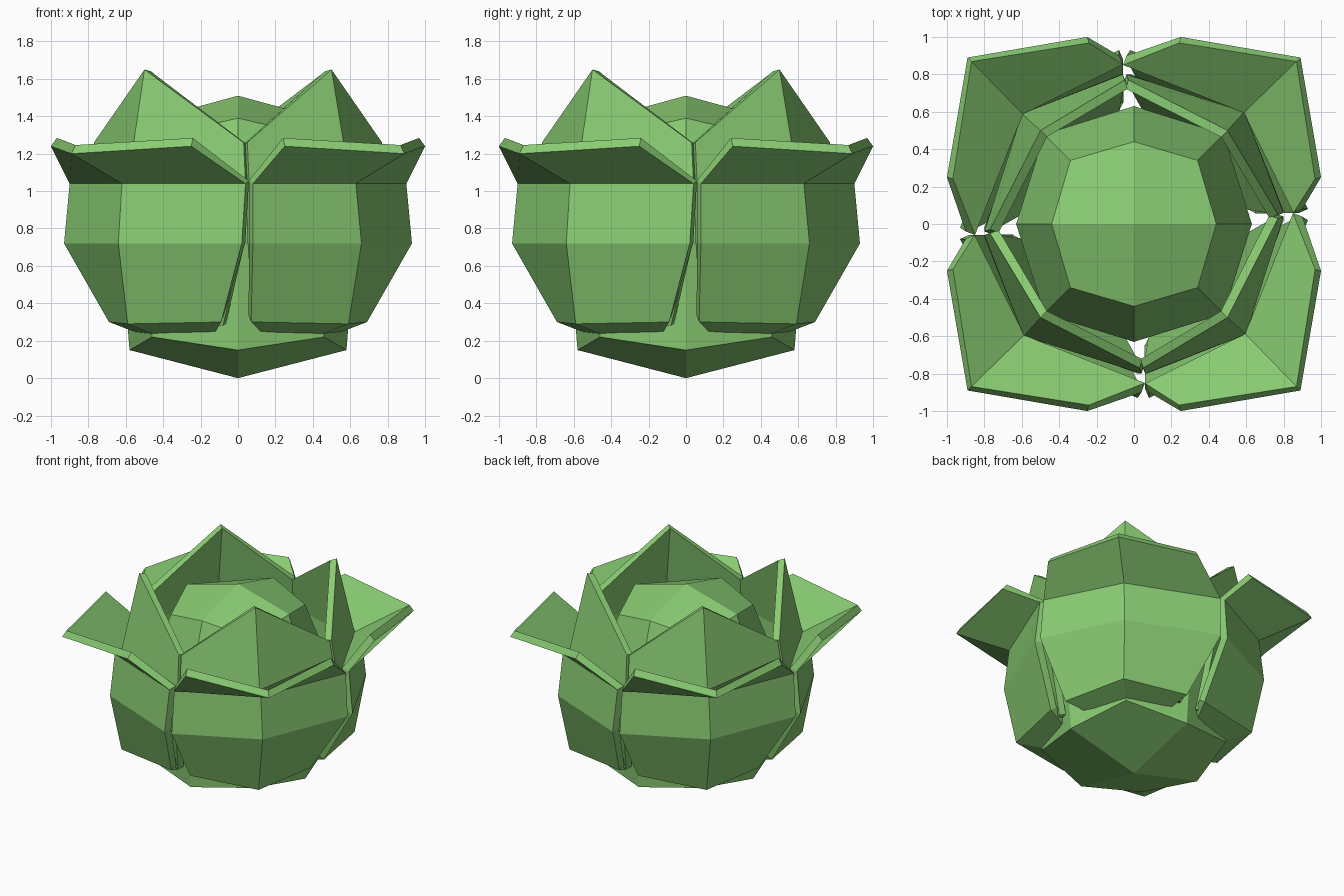
import bpy
from math import radians, cos, sin

if "Cube" in bpy.data.objects:
    bpy.data.objects.remove(bpy.data.objects["Cube"])

green = bpy.data.materials.new("leaf_green")
green.diffuse_color = (0.25, 0.6, 0.17, 1)
green.use_nodes = True
green.node_tree.nodes["Principled BSDF"].inputs["Base Color"].default_value = green.diffuse_color


def add_mesh(name, verts, faces):
    me = bpy.data.meshes.new(name)
    me.from_pydata(verts, [], faces)
    me.update()
    me.materials.append(green)
    ob = bpy.data.objects.new(name, me)
    bpy.context.collection.objects.link(ob)
    return ob


# Core: a cube-like ball, three eight-sided rings with four-quad caps
# each ring: (axis radius, axis z, diagonal x/y, diagonal z)
rings = [(0.58, 0.15, 0.46, 0.22), (0.63, 0.78, 0.48, 0.78), (0.44, 1.39, 0.34, 1.31)]
verts = []
for ra, za, d, zd in rings:
    for i in range(8):
        r, z = (ra, za) if i % 2 == 0 else (d * 2 ** 0.5, zd)
        a = radians(45 * i)
        verts.append((r * cos(a), r * sin(a), z))
verts += [(0, 0, 0), (0, 0, 1.51)]
faces = []
for k in range(2):
    for i in range(8):
        j = (i + 1) % 8
        faces.append((8 * k + i, 8 * k + j, 8 * k + 8 + j, 8 * k + 8 + i))
for i in range(0, 8, 2):
    j = (i + 2) % 8
    faces.append((24, j, i + 1, i))
    faces.append((25, 16 + i, 17 + i, 16 + j))
add_mesh("core", verts, faces)


# Leaves: rows of (left edge, ridge, right edge), spun around the core
def leaf(name, rows, turn, thickness):
    c, s = round(cos(turn)), round(sin(turn))
    pts = [(x * c - y * s, x * s + y * c, z) for row in rows for x, y, z in row]
    quads = [(3 * r + k, 3 * r + k + 1, 3 * r + k + 4, 3 * r + k + 3)
             for r in range(len(rows) - 1) for k in range(2)]
    ob = add_mesh(name, pts, quads)
    mod = ob.modifiers.new("thickness", "SOLIDIFY")
    mod.thickness = thickness
    mod.offset = -1


outer = [
    [(0.12, -0.56, 0.25), (0.44, -0.44, 0.23), (0.56, -0.12, 0.25)],
    [(0.07, -0.69, 0.30), (0.59, -0.59, 0.29), (0.69, -0.09, 0.30)],
    [(0.08, -0.93, 0.72), (0.66, -0.64, 0.72), (0.93, 0.02, 0.72)],
    [(0.08, -0.90, 1.04), (0.63, -0.62, 1.04), (0.90, 0.04, 1.04)],
    [(0.25, -1.00, 1.24), (0.89, -0.89, 1.20), (1.00, -0.25, 1.24)],
]
inner = [
    [(0.10, -0.62, 0.28), (0.49, -0.49, 0.28), (0.62, -0.08, 0.28)],
    [(0.07, -0.80, 0.72), (0.58, -0.57, 0.72), (0.80, 0.02, 0.72)],
    [(0.06, -0.80, 1.04), (0.60, -0.59, 1.04), (0.80, 0.04, 1.04)],
    [(0.05, -0.77, 1.26), (0.50, -0.50, 1.65), (0.77, 0.03, 1.26)],
]
for k in range(4):
    leaf(f"outer_leaf_{k + 1}", outer, radians(90 * k), 0.055)
    leaf(f"inner_leaf_{k + 1}", inner, radians(90 * k), 0.05)
